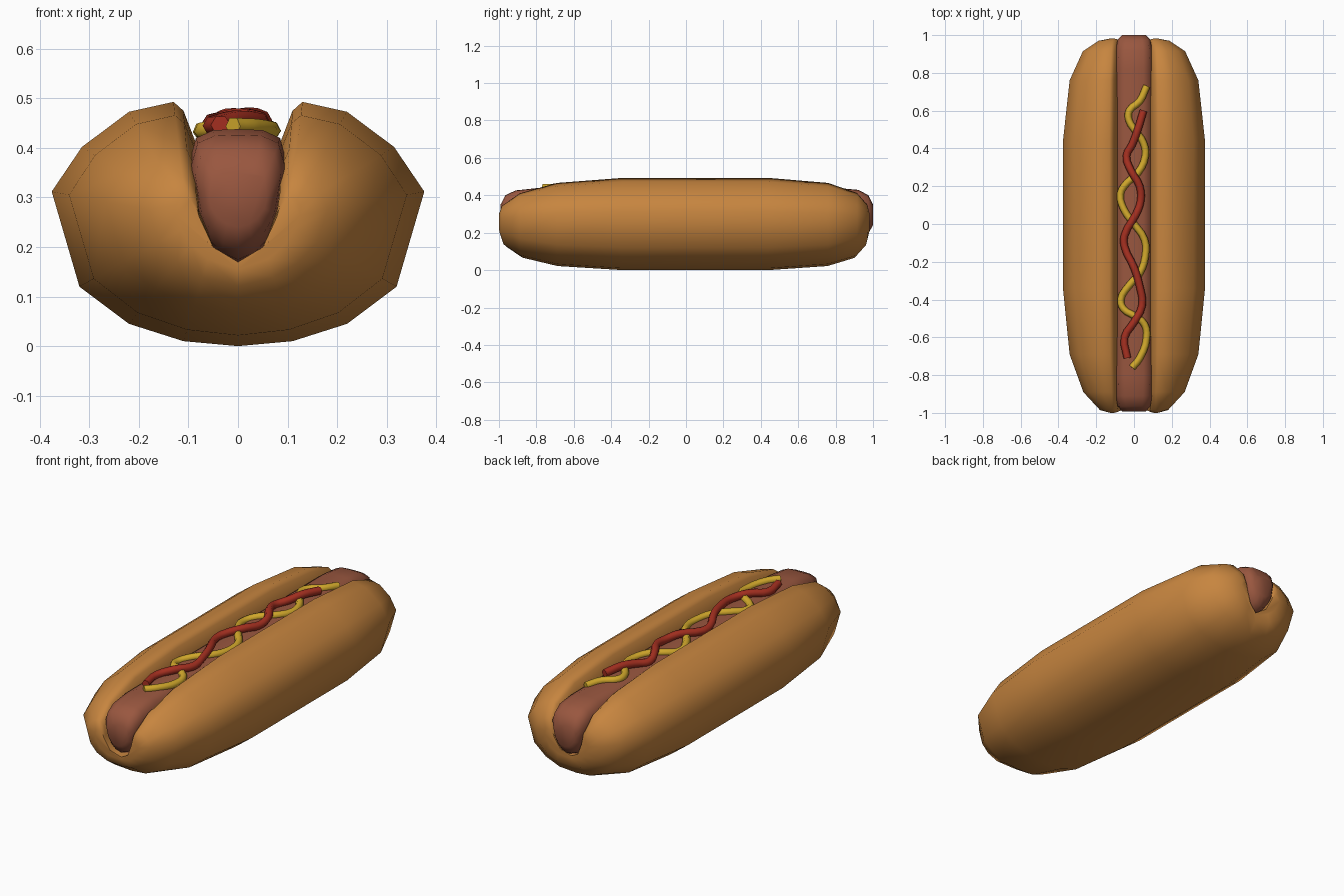
import bpy, bmesh, math

if "Cube" in bpy.data.objects:
    bpy.data.objects.remove(bpy.data.objects["Cube"])


def material(name, color):
    m = bpy.data.materials.new(name)
    m.diffuse_color = (*color, 1)
    m.use_nodes = True
    m.node_tree.nodes["Principled BSDF"].inputs["Base Color"].default_value = m.diffuse_color
    return m


def loft(name, rings, mat):
    bm = bmesh.new()
    loops = [[bm.verts.new(p) for p in ring] for ring in rings]
    n = len(loops[0])
    for a, b in zip(loops, loops[1:]):
        for i in range(n):
            j = (i + 1) % n
            bm.faces.new((a[i], a[j], b[j], b[i]))
    bm.faces.new(loops[0])
    bm.faces.new(loops[-1])
    bmesh.ops.recalc_face_normals(bm, faces=bm.faces)
    me = bpy.data.meshes.new(name)
    bm.to_mesh(me)
    bm.free()
    ob = bpy.data.objects.new(name, me)
    bpy.context.collection.objects.link(ob)
    me.materials.append(mat)
    bpy.ops.object.select_all(action='DESELECT')
    ob.select_set(True)
    bpy.context.view_layer.objects.active = ob
    bpy.ops.object.shade_smooth_by_angle(angle=math.radians(65))
    return ob


def mirror_ring(half):
    # half runs from the bottom centre to the top (or inner) centre
    return half + [(-x, z) for x, z in half[-2:0:-1]]


def sauce(name, pts, radius, mat):
    cu = bpy.data.curves.new(name, 'CURVE')
    cu.dimensions = '3D'
    cu.bevel_depth = radius
    cu.bevel_resolution = 1
    cu.resolution_u = 3
    cu.use_fill_caps = True
    sp = cu.splines.new('BEZIER')
    sp.bezier_points.add(len(pts) - 1)
    for bp, p in zip(sp.bezier_points, pts):
        bp.co = p
        bp.handle_left_type = bp.handle_right_type = 'AUTO'
    cu.materials.append(mat)
    ob = bpy.data.objects.new(name, cu)
    bpy.context.collection.objects.link(ob)


# Bun: full-size half section, and the small section it tapers to at the ends
full = [(0, 0), (.11, .01), (.22, .045), (.32, .12), (.376, .312), (.315, .402),
        (.22, .473), (.13, .493), (.11, .475), (.085, .41), (.08, .3), (.05, .2), (0, .17)]
tip = [(0, .155), (.06, .175), (.095, .205), (.115, .235), (.125, .265), (.125, .285),
       (.118, .295), (.108, .3), (.095, .295), (.085, .285), (.078, .26), (.05, .2), (0, .17)]
stations = [(-1, 0), (-.985, .22), (-.89, .57), (-.69, .86), (-.34, 1),
            (.44, 1), (.76, .86), (.915, .58), (.97, .25), (.982, 0)]
rings = []
for y, s in stations:
    half = [(a[0] + (b[0] - a[0]) * s, a[1] + (b[1] - a[1]) * s) for a, b in zip(tip, full)]
    # the ends dip inward below the sausage
    rings.append([(x, y * (1 - .04 * max(0, 1 - abs(x) / .1) * (1 - s)), z)
                  for x, z in mirror_ring(half)])
loft("bun", rings, material("bread", (.57, .235, .05)))

# Sausage
half = [(0, .165), (.035, .18), (.062, .21), (.085, .26), (.092, .31), (.1, .365),
        (.085, .42), (.05, .436), (0, .438)]
stations = [(-.992, .4), (-.965, .75), (-.91, .92), (-.8, 1), (-.3, 1), (.3, 1),
            (.82, 1), (.92, .94), (.975, .75), (1, .4)]
rings = [[(x * math.sqrt(s), y, .29 + (z - .29) * s) for x, z in mirror_ring(half)]
         for y, s in stations]
loft("sausage", rings, material("meat", (.32, .095, .05)))

# Mustard squiggle
path = [(-.01, -.76), (.03, -.71), (.067, -.6), (.055, -.53), (0, -.485), (-.055, -.45),
        (-.07, -.4), (-.03, -.33), (.03, -.26), (.06, -.17), (.055, -.08), (0, 0),
        (-.055, .08), (-.072, .16), (-.04, .215), (.02, .27), (.06, .36), (.05, .43),
        (.01, .49), (-.027, .55), (-.025, .6), (.03, .65), (.067, .73)]
sauce("mustard", [(x, y, .444 - 2 * x * x) for x, y in path], .019,
      material("mustard_yellow", (.65, .4, .025)))

# Ketchup squiggle, lying over the mustard
path = [(-.035, -.71, .446), (-.05, -.6, .446), (0, -.52, .458), (.043, -.43, .452),
        (.03, -.33, .458), (0, -.23, .462), (-.05, -.12, .448), (-.05, -.06, .45),
        (.01, .05, .46), (.035, .12, .452), (.03, .2, .458), (-.015, .28, .462),
        (-.04, .36, .448), (-.01, .42, .455), (.02, .5, .464), (.05, .6, .455)]
sauce("ketchup", path, .02, material("ketchup_red", (.39, .03, .015)))
